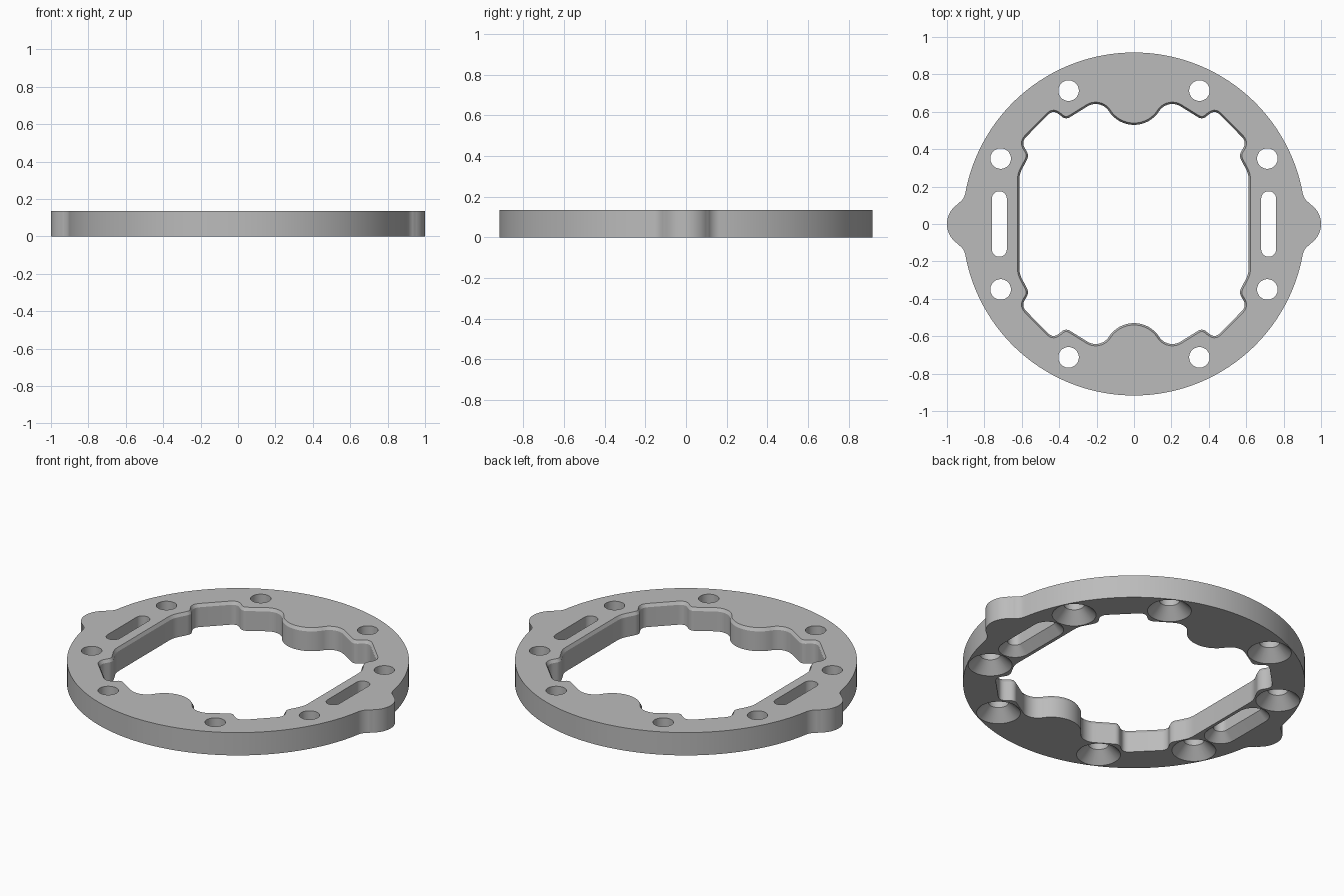
import bpy, bmesh
from math import sin, cos, pi, radians, atan2, degrees
from mathutils import Vector

if "Cube" in bpy.data.objects:
    bpy.data.objects.remove(bpy.data.objects["Cube"])

HEIGHT = 0.135
RADIUS = 0.917

metal = bpy.data.materials.new("plain_grey")
metal.use_nodes = True
grey = (0.5, 0.5, 0.5, 1)
metal.diffuse_color = grey
metal.node_tree.nodes["Principled BSDF"].inputs["Base Color"].default_value = grey


def arc(cx, cy, r, start, end, steps):
    """Points on an arc, angles in degrees."""
    angles = [radians(start + (end - start) * i / steps) for i in range(steps + 1)]
    return [Vector((cx + r * cos(a), cy + r * sin(a))) for a in angles]


def rounded(before, corner, after, d, steps=8):
    """Round a corner, starting d away from it on both edges."""
    c = Vector(corner)
    a = c + (Vector(before) - c).normalized() * d
    b = c + (Vector(after) - c).normalized() * d
    ts = [i / steps for i in range(steps + 1)]
    return [a * (1 - t) ** 2 + c * 2 * t * (1 - t) + b * t * t for t in ts]


def four_way(quarter):
    """Mirror a quarter outline (from the y axis clockwise) to a closed loop."""
    right = quarter + [Vector((p.x, -p.y)) for p in reversed(quarter)]
    loop = right + [Vector((-p.x, p.y)) for p in reversed(right)]
    clean = []
    for p in loop:
        if not clean or (p - clean[-1]).length > 1e-4:
            clean.append(p)
    if (clean[0] - clean[-1]).length < 1e-4:
        clean.pop()
    return clean[::-1]


def grow(loop, amount):
    """Offset a counter-clockwise loop outwards."""
    out = []
    for i, p in enumerate(loop):
        d1 = (p - loop[i - 1]).normalized()
        d2 = (loop[(i + 1) % len(loop)] - p).normalized()
        n1, n2 = Vector((d1.y, -d1.x)), Vector((d2.y, -d2.x))
        out.append(p + (n1 + n2) * amount / (1 + n1.dot(n2)))
    return out


def loft(name, rings):
    """Closed solid through rings of (loop, z), from bottom to top."""
    bm = bmesh.new()
    rows = [[bm.verts.new((p.x, p.y, z)) for p in loop] for loop, z in rings]
    n = len(rows[0])
    for low, high in zip(rows, rows[1:]):
        for i in range(n):
            j = (i + 1) % n
            bm.faces.new((low[i], low[j], high[j], high[i]))
    bm.faces.new(rows[0][::-1])
    bm.faces.new(rows[-1])
    mesh = bpy.data.meshes.new(name)
    bm.to_mesh(mesh)
    bm.free()
    mesh.materials.append(metal)
    obj = bpy.data.objects.new(name, mesh)
    bpy.context.collection.objects.link(obj)
    return obj


def countersunk(name, x, y, half, r, sink):
    """Cutter for a hole or slot along y with a 45 degree sink from below."""
    def loop(extra):
        pts = arc(x, y + half, r + extra, 0, 180, 24) + arc(x, y - half, r + extra, 180, 360, 24)
        return [p for i, p in enumerate(pts) if (p - pts[i - 1]).length > 1e-4]
    under = 0.01
    return loft(name, [(loop(sink + under), -under), (loop(0), sink), (loop(0), HEIGHT + 0.1)])


# Round body with two ears, blended by concave fillets
ear_x, ear_r, blend = 0.874, 0.126, 0.08
turn = 10.37
fx = (RADIUS + blend) * cos(radians(turn))
fy = (RADIUS + blend) * sin(radians(turn))
ear_end = degrees(atan2(fy, fx - ear_x))
quarter = arc(0, 0, RADIUS, 90, turn, 40)
quarter += arc(fx, fy, blend, 180 + turn, 180 + ear_end, 12)[1:]
quarter += arc(ear_x, 0, ear_r, ear_end, 0, 14)[1:]
outline = four_way(quarter)
plate = loft("ring_plate", [(outline, 0), (outline, HEIGHT)])

# Central opening: round lobe, wave, two small bumps and a straight side
lobe_y, lobe_r = 0.69, 0.16
wave_x, wave_y, wave_r = 0.205, 0.557, 0.0845
meet = degrees(atan2(wave_y - lobe_y, wave_x))
wave = arc(wave_x, wave_y, wave_r, 180 + meet, 62, 16)
path = [wave[-1], (0.365, 0.557), (0.432, 0.612), (0.604, 0.438), (0.56, 0.367), (0.613, 0.267)]
quarter = arc(0, lobe_y, lobe_r, -90, meet, 14) + wave[1:]
for i, d in enumerate((0.028, 0.04, 0.04, 0.028), 1):
    quarter += rounded(path[i - 1], path[i], path[i + 1], d)
quarter += rounded(path[4], path[5], (0.613, 0), 0.03, 4)
opening = four_way(quarter)
chamfer, depth, over = 0.01, 0.018, 0.006
cutters = [loft("opening_cutter", [
    (opening, -0.1), (opening, HEIGHT - depth),
    (grow(opening, chamfer * (depth + over) / depth), HEIGHT + over)])]

# Countersunk screw holes and side slots
for sx in (-1, 1):
    for sy in (-1, 1):
        cutters.append(countersunk("hole_cutter", sx * 0.35, sy * 0.713, 0, 0.055, 0.063))
        cutters.append(countersunk("hole_cutter", sx * 0.713, sy * 0.35, 0, 0.055, 0.063))
    cutters.append(countersunk("slot_cutter", sx * 0.72, 0, 0.135, 0.04, 0.048))

bpy.ops.object.select_all(action='DESELECT')
plate.select_set(True)
bpy.context.view_layer.objects.active = plate
for cutter in cutters:
    cutter.hide_render = True
    mod = plate.modifiers.new("cut", 'BOOLEAN')
    mod.operation = 'DIFFERENCE'
    mod.solver = 'EXACT'
    mod.object = cutter
    bpy.ops.object.modifier_apply(modifier=mod.name)
    bpy.data.objects.remove(cutter)

bpy.ops.object.shade_smooth_by_angle(angle=radians(25))
